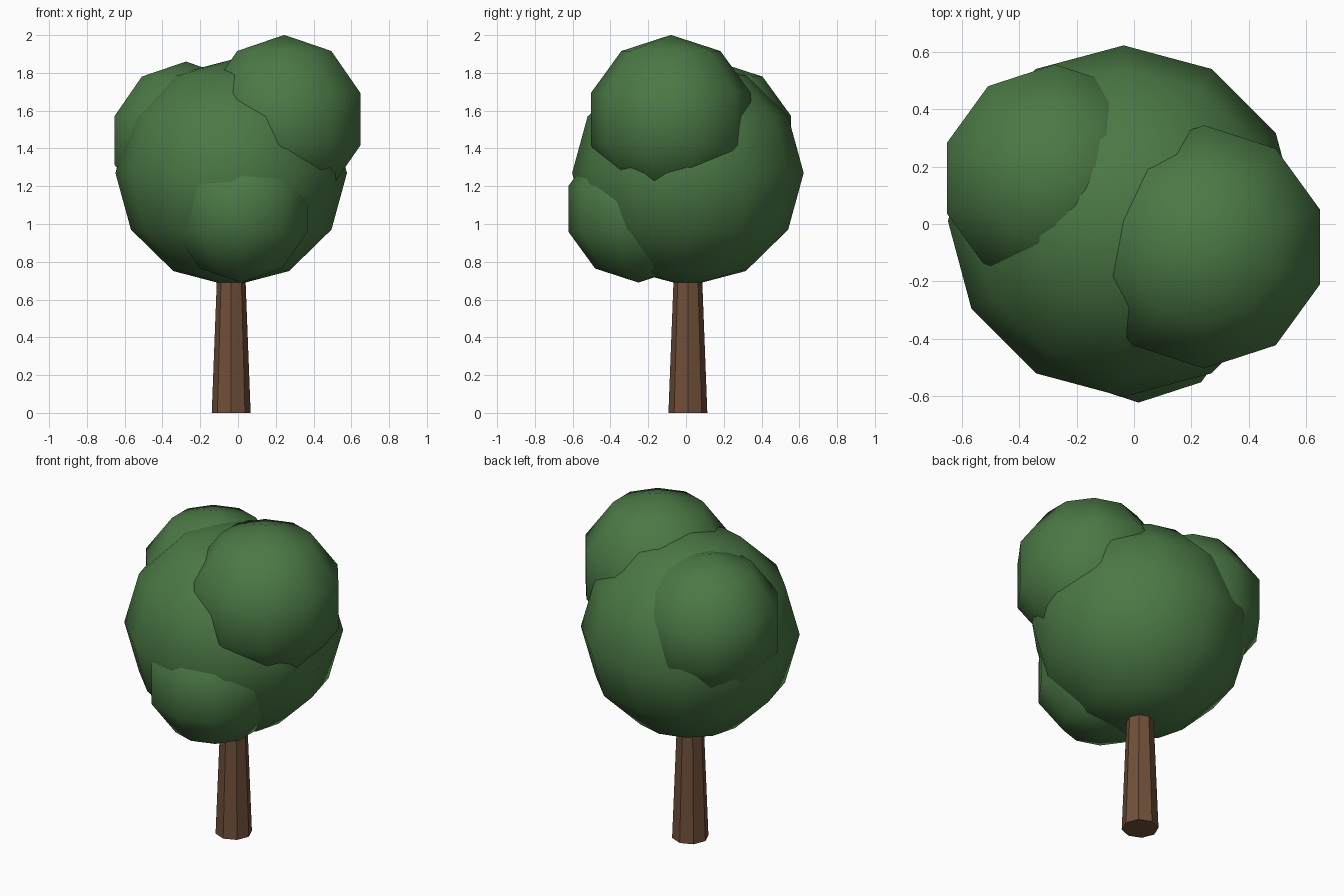
import bpy

if "Cube" in bpy.data.objects:
    bpy.data.objects.remove(bpy.data.objects["Cube"])


def material(name, rgb):
    m = bpy.data.materials.new(name)
    m.diffuse_color = (*rgb, 1)
    m.use_nodes = True
    m.node_tree.nodes["Principled BSDF"].inputs["Base Color"].default_value = m.diffuse_color
    return m


leaf_green = material("leaf_green", (0.07, 0.19, 0.06))
bark_brown = material("bark_brown", (0.16, 0.078, 0.04))


def leaf_ball(name, centre, radius, segments, rings, squash=1.0):
    bpy.ops.mesh.primitive_uv_sphere_add(
        segments=segments, ring_count=rings, radius=radius, location=centre)
    ob = bpy.context.object
    ob.name = name
    ob.scale.z = squash
    ob.data.materials.append(leaf_green)
    bpy.ops.object.shade_smooth()


# Trunk: tapered eight-sided column, its top hidden in the crown
bpy.ops.mesh.primitive_cone_add(
    vertices=8, radius1=0.103, radius2=0.073, depth=0.78,
    location=(-0.036, 0.01, 0.39))
trunk = bpy.context.object
trunk.name = "trunk"
trunk.data.materials.append(bark_brown)
bpy.ops.object.shade_flat()

# Crown: one large ball with three smaller clumps
leaf_ball("main_crown", (-0.036, 0.01, 1.27), 0.613, 12, 6, 0.978)
leaf_ball("upper_right_clump", (0.245, -0.08, 1.555), 0.446, 10, 5)
leaf_ball("back_left_clump", (-0.276, 0.16, 1.443), 0.417, 10, 5)
leaf_ball("lower_front_clump", (0.016, -0.252, 1.08), 0.39, 10, 5)
